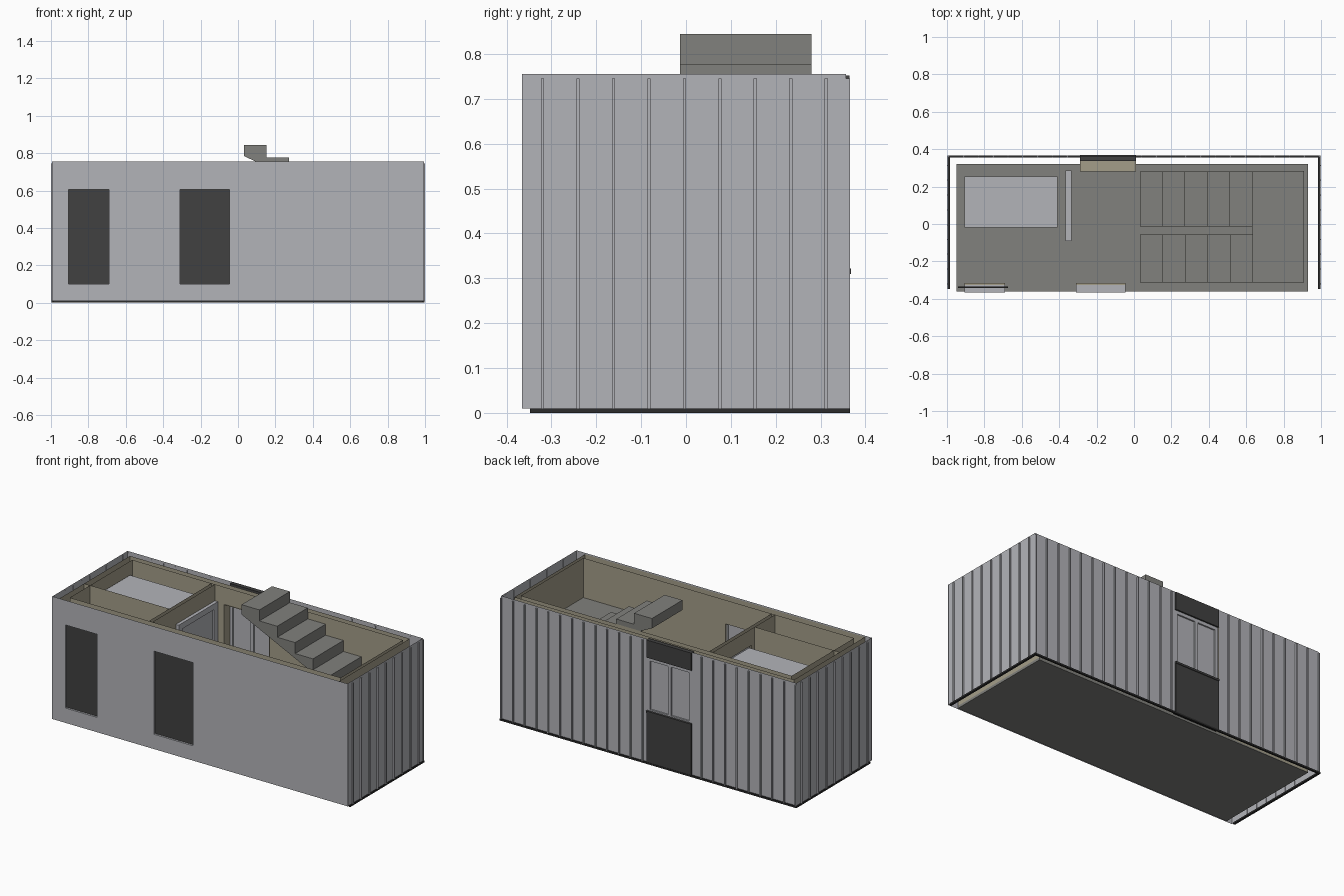
import bpy, bmesh

if "Cube" in bpy.data.objects:
    bpy.data.objects.remove(bpy.data.objects["Cube"])


def material(name, rgb):
    m = bpy.data.materials.new(name)
    m.diffuse_color = (*rgb, 1)
    m.use_nodes = True
    m.node_tree.nodes["Principled BSDF"].inputs["Base Color"].default_value = m.diffuse_color
    return m


LIGHT = material("light_grey", (0.45, 0.455, 0.485))
GREY = material("warm_grey", (0.22, 0.22, 0.205))
TAN = material("tan_plaster", (0.37, 0.34, 0.25))
DARK = material("charcoal", (0.052, 0.052, 0.052))
BLACK = material("rail_black", (0.025, 0.025, 0.025))


def finish(name, bm, mat):
    bmesh.ops.remove_doubles(bm, verts=bm.verts, dist=1e-5)
    me = bpy.data.meshes.new(name)
    bm.to_mesh(me)
    bm.free()
    me.materials.append(mat)
    ob = bpy.data.objects.new(name, me)
    bpy.context.collection.objects.link(ob)
    return ob


def add_box(bm, x0, x1, y0, y1, z0, z1):
    v = [bm.verts.new((x, y, z)) for x in (x0, x1) for y in (y0, y1) for z in (z0, z1)]
    for f in ((0, 1, 3, 2), (4, 6, 7, 5), (0, 4, 5, 1), (2, 3, 7, 6), (0, 2, 6, 4), (1, 5, 7, 3)):
        bm.faces.new([v[i] for i in f])


def boxes(name, mat, *dims):
    bm = bmesh.new()
    for d in dims:
        add_box(bm, *d)
    return finish(name, bm, mat)


def sheet(name, mat, axis, pos, a0, a1, z0, z1, holes=(), face=1):
    """Thin upright sheet across an axis with rectangular openings."""
    bm = bmesh.new()
    us = sorted({a0, a1, *[h[0] for h in holes], *[h[1] for h in holes]})
    zs = sorted({z0, z1, *[h[2] for h in holes], *[h[3] for h in holes]})
    for u, u2 in zip(us, us[1:]):
        for z, z2 in zip(zs, zs[1:]):
            if any(h[0] <= u < h[1] and h[2] <= z < h[3] for h in holes):
                continue
            ring = [(u, z), (u2, z), (u2, z2), (u, z2)]
            pts = [(pos, p, q) if axis == 'x' else (p, pos, q) for p, q in ring]
            normal_sign = 1 if axis == 'x' else -1
            if face != normal_sign:
                pts.reverse()
            bm.faces.new([bm.verts.new(p) for p in pts])
    return finish(name, bm, mat)


def reveal(name, mat, hole, y0, y1):
    """Four-sided lining of an opening, facing into the opening."""
    x0, x1, z0, z1 = hole
    bm = bmesh.new()
    ring = [(x0, z0), (x1, z0), (x1, z1), (x0, z1)]
    for (a, b), (c, d) in zip(ring, ring[1:] + ring[:1]):
        bm.faces.new([bm.verts.new(p) for p in ((a, y0, b), (c, y0, d), (c, y1, d), (a, y1, b))])
    return finish(name, bm, mat)


def window_frame(name, hole, y0, y1, w, mullion=False):
    x0, x1, z0, z1 = hole
    bars = [(x0, x0 + w, y0, y1, z0, z1), (x1 - w, x1, y0, y1, z0, z1),
            (x0 + w, x1 - w, y0, y1, z0, z0 + w), (x0 + w, x1 - w, y0, y1, z1 - w, z1)]
    if mullion:
        c = (x0 + x1) / 2
        bars.append((c - w / 2, c + w / 2, y0, y1, z0 + w, z1 - w))
    return boxes(name, LIGHT, *bars)


TOP, RIB_TOP, BASE = 0.755, 0.745, 0.01
front_holes = [(-0.905, -0.69, 0.10, 0.605), (-0.31, -0.045, 0.10, 0.605)]
back_hole = (-0.29, 0.012, 0.31, 0.645)

# Outer cladding
sheet("front_cladding", LIGHT, 'y', -0.366, -0.995, 0.995, BASE, TOP, front_holes, -1)
sheet("back_cladding", LIGHT, 'y', 0.357, -0.992, 0.992, BASE, TOP,
      [(back_hole[0], back_hole[1], BASE, TOP)], 1)
for s, side in ((-1, "left"), (1, "right")):
    sheet(side + "_cladding", LIGHT, 'x', s * 0.992, -0.366, 0.357, BASE, TOP, (), s)
    x0, x1 = sorted((s * 0.991, s * 1.0))
    boxes(side + "_ribs", LIGHT, *[(x0, x1, -0.323 + i * 0.079, -0.316 + i * 0.079, BASE, RIB_TOP)
                                  for i in range(9)])
    r0, r1 = sorted((s * 0.985, s * 0.998))
    boxes(side + "_base_rail", BLACK, (r0, r1, -0.348, 0.355, 0, BASE))
rib_x = [-0.99 + i * 0.0792 for i in range(26)]
boxes("back_ribs", LIGHT, *[(x - 0.0035, x + 0.0035, 0.356, 0.366, BASE, RIB_TOP)
                            for x in rib_x if not back_hole[0] - 0.005 < x < back_hole[1] + 0.005])
boxes("back_base_rail", BLACK, (-0.998, 0.998, 0.355, 0.366, 0, BASE))

# Floor and hollow inner walls
boxes("floor", GREY, (-0.95, 0.93, -0.36, 0.32, BASE, 0.025))
WALL = 0.75
sheet("front_lining_outer", TAN, 'y', -0.36, -0.95, 0.93, BASE, WALL, front_holes, -1)
sheet("front_lining_inner", TAN, 'y', -0.315, -0.91, 0.91, BASE, WALL, front_holes, 1)
sheet("back_lining_outer", TAN, 'y', 0.32, -0.95, 0.93, BASE, WALL, [back_hole], 1)
sheet("back_lining_inner", TAN, 'y', 0.285, -0.91, 0.91, BASE, WALL, [back_hole], -1)
for s, xo, xi, side in ((-1, -0.95, -0.91, "left"), (1, 0.93, 0.91, "right")):
    sheet(side + "_lining_outer", TAN, 'x', xo, -0.36, 0.32, BASE, WALL, (), s)
    sheet(side + "_lining_inner", TAN, 'x', xi, -0.315, 0.285, BASE, WALL, (), -s)

# Partitions, sliding door and raised bed
door = (-0.09, 0.285, 0.025, 0.65)
sheet("partition_left_face", TAN, 'x', -0.378, -0.315, 0.285, BASE, WALL, [door], -1)
sheet("partition_right_face", TAN, 'x', -0.355, -0.315, 0.285, BASE, WALL, [door], 1)
sheet("room_divider", TAN, 'y', -0.12, -0.95, -0.378, BASE, WALL, (), -1)
dx0, dx1 = -0.365, -0.335
boxes("sliding_door", LIGHT,
      (dx0, dx1, -0.09, -0.055, 0.025, 0.65), (dx0, dx1, 0.25, 0.285, 0.025, 0.65),
      (dx0, dx1, -0.055, 0.25, 0.025, 0.06), (dx0, dx1, -0.055, 0.25, 0.615, 0.65),
      (-0.355, -0.348, -0.055, 0.25, 0.06, 0.615))
boxes("bed", LIGHT, (-0.905, -0.41, -0.02, 0.255, 0.62, 0.67))

# Front windows
for i, h in enumerate(front_holes):
    n = "front_window_%d" % (i + 1)
    reveal(n + "_lining", LIGHT, h, -0.366, -0.325)
    reveal(n + "_trim", TAN, h, -0.325, -0.315)
    sheet(n + "_glass", DARK, 'y', -0.354, *h, (), -1)
    sheet(n + "_inner_pane", LIGHT, 'y', -0.346, *h, (), 1)
boxes("blind_rod", BLACK, (-0.94, -0.675, -0.342, -0.335, 0.61, 0.617))

# Back window with dark panels above and below
bx0, bx1, bz0, bz1 = back_hole
boxes("back_panels", DARK, (bx0, bx1, 0.338, 0.364, BASE, bz0), (bx0, bx1, 0.338, 0.364, bz1, 0.752))
boxes("back_sill", DARK, (bx0, bx1, 0.35, 0.368, bz0, bz0 + 0.012))
reveal("back_window_lining", TAN, back_hole, 0.28, 0.338)
window_frame("back_window_frame", back_hole, 0.335, 0.355, 0.02, True)
boxes("back_window_panes", LIGHT, (bx0 + 0.02, bx1 - 0.02, 0.342, 0.346, bz0 + 0.02, bz1 - 0.02))


# Stairs: sawtooth profile with a sloping underside
def flight(name, y0, y1, z_top, rise, n, x_high, run):
    prof = []
    for i in range(n):
        z = z_top - i * rise
        prof += [(x_high + i * run, z), (x_high + (i + 1) * run, z)]
    end = x_high + n * run
    prof += [(end, z_top - n * rise + 0.005), (end - 0.02 * (1 if run > 0 else -1), z_top - n * rise),
             (x_high, z_top - 0.06)]
    bm = bmesh.new()
    f = bm.faces.new([bm.verts.new((x, y0, z)) for x, z in prof])
    ext = bmesh.ops.extrude_face_region(bm, geom=[f], use_keep_orig=True)
    for v in ext["geom"]:
        if isinstance(v, bmesh.types.BMVert):
            v.co.y = y1
    bmesh.ops.recalc_face_normals(bm, faces=bm.faces)
    return finish(name, bm, GREY)


LANDING = 0.51
flight("upper_stairs", -0.013, 0.28, 0.844, 0.067, 5, 0.033, 0.12)
low_rise = (LANDING - 0.025) / 6
flight("lower_stairs", -0.312, -0.055, LANDING - low_rise, low_rise, 5, 0.633, -0.12)
boxes("stair_landing", GREY, (0.633, 0.91, -0.314, 0.284, LANDING - 0.06, LANDING))
